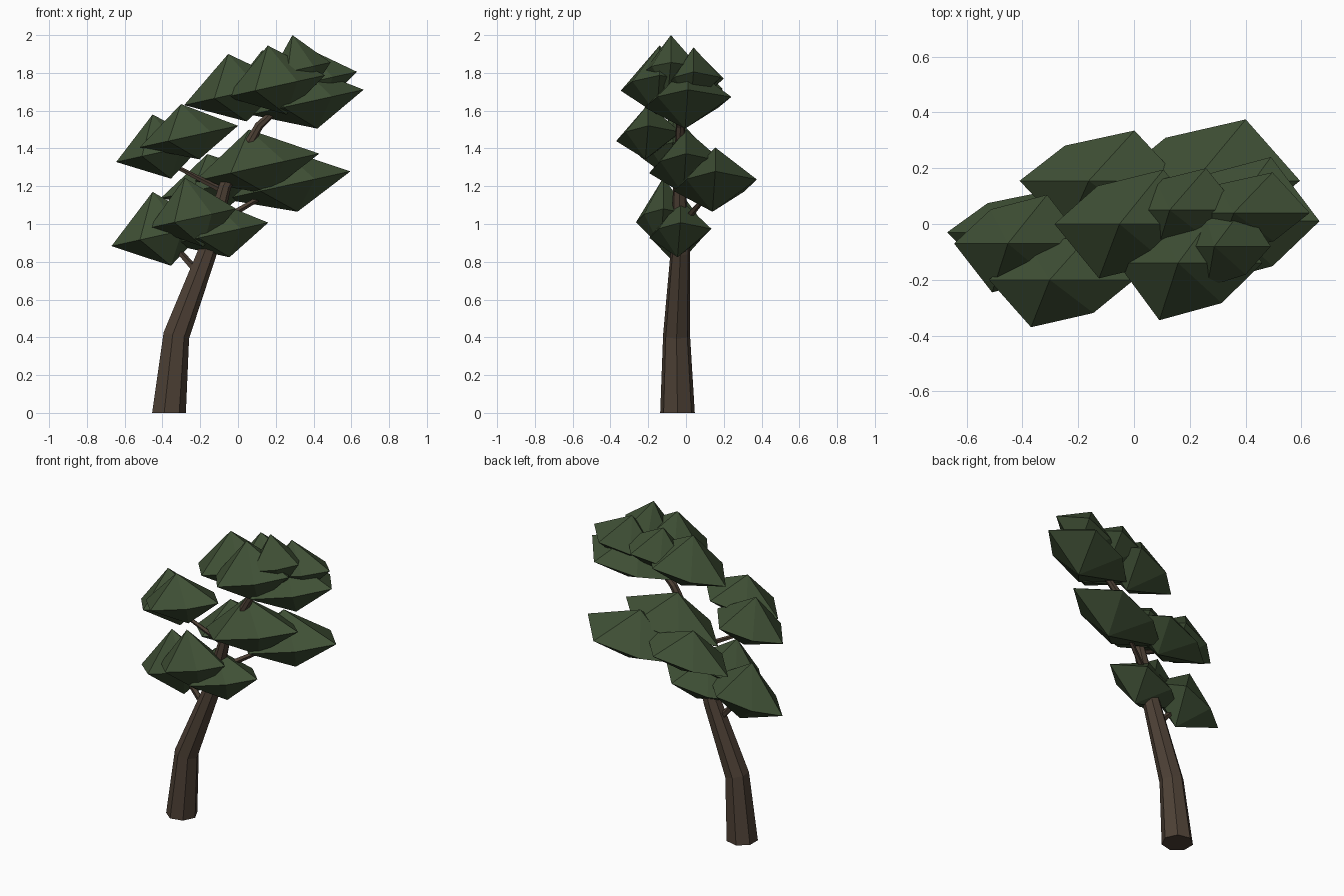
import bpy, bmesh, math
from mathutils import Vector

if "Cube" in bpy.data.objects:
    bpy.data.objects.remove(bpy.data.objects["Cube"])


def material(name, rgb):
    m = bpy.data.materials.new(name)
    m.diffuse_color = (*rgb, 1)
    m.use_nodes = True
    m.node_tree.nodes["Principled BSDF"].inputs["Base Color"].default_value = m.diffuse_color
    return m


LEAF = material("dark green", (0.05, 0.08, 0.036))
BARK = material("bark brown", (0.075, 0.052, 0.036))


def finish(bm, name, mat):
    bmesh.ops.recalc_face_normals(bm, faces=bm.faces)
    me = bpy.data.meshes.new(name)
    bm.to_mesh(me)
    bm.free()
    me.materials.append(mat)
    ob = bpy.data.objects.new(name, me)
    bpy.context.collection.objects.link(ob)


def tube(name, rings, sides):
    """Loft horizontal-ish rings given as (x, y, z, radius)."""
    bm = bmesh.new()
    loops = []
    for i, (x, y, z, r) in enumerate(rings):
        a, b = rings[max(i - 1, 0)], rings[min(i + 1, len(rings) - 1)]
        d = Vector(b[:3]) - Vector(a[:3])
        if i == 0 and z == 0:
            d = Vector((0, 0, 1))   # flat foot on the ground
        q = Vector((0, 0, 1)).rotation_difference(d.normalized())
        loop = []
        for k in range(sides):
            t = 2 * math.pi * k / sides
            p = q @ Vector((r * math.cos(t), r * math.sin(t), 0))
            loop.append(bm.verts.new(p + Vector((x, y, z))))
        loops.append(loop)
    for lo, hi in zip(loops, loops[1:]):
        for k in range(sides):
            n = (k + 1) % sides
            bm.faces.new((lo[k], lo[n], hi[n], hi[k]))
    bm.faces.new(loops[0][::-1])
    bm.faces.new(loops[-1])
    finish(bm, name, BARK)


# wind-bent clump: six-sided ring with an upper and a lower point
RING = [(-1, 0), (-0.42, -1), (0.44, -0.7), (1, 0), (0.42, 1), (-0.44, 0.7)]


def clump(name, x, y, z, a, b, h):
    bm = bmesh.new()
    ring = [bm.verts.new((x + a * u, y + b * v, z + 0.22 * a * u)) for u, v in RING]
    top = bm.verts.new((x - 0.042, y, z + h))
    low = bm.verts.new((x + 0.055, y - 0.015, z - 0.7 * h))
    for k in range(6):
        n = (k + 1) % 6
        bm.faces.new((ring[k], ring[n], top))
        bm.faces.new((ring[n], ring[k], low))
    finish(bm, name, LEAF)


# trunk
tube("trunk", [(-0.37, -0.045, 0, 0.094), (-0.33, -0.05, 0.41, 0.073),
               (-0.165, -0.03, 0.85, 0.053), (-0.07, -0.035, 1.2, 0.034),
               (0.11, -0.03, 1.52, 0.024), (0.28, -0.03, 1.68, 0.014)], 7)

# branches
tube("branch_low", [(-0.21, -0.04, 0.74, 0.022), (-0.39, -0.04, 0.94, 0.012)], 5)
tube("branch_left", [(-0.07, -0.03, 1.17, 0.018), (-0.4, -0.08, 1.34, 0.009)], 5)
tube("branch_back", [(-0.12, -0.02, 1.0, 0.02), (0.22, 0.15, 1.2, 0.01)], 5)

# foliage: centre, half length, half depth, height of upper point
LAYERS = {
    "lower_foliage": [(-0.41, -0.03, 0.94, 0.26, 0.15, 0.23),
                      (-0.24, -0.12, 1.03, 0.23, 0.145, 0.215),
                      (-0.10, -0.03, 0.95, 0.26, 0.165, 0.18)],
    "middle_foliage": [(-0.41, -0.07, 1.38, 0.235, 0.175, 0.20),
                       (-0.26, -0.20, 1.463, 0.26, 0.17, 0.172),
                       (0.10, 0.00, 1.30, 0.33, 0.195, 0.20),
                       (0.26, 0.155, 1.205, 0.335, 0.22, 0.20),
                       (-0.12, 0.155, 1.20, 0.29, 0.18, 0.17)],
    "upper_foliage": [(-0.01, 0.00, 1.69, 0.275, 0.195, 0.21),
                      (0.20, -0.14, 1.73, 0.26, 0.205, 0.215),
                      (0.365, 0.01, 1.645, 0.30, 0.23, 0.20),
                      (0.40, 0.04, 1.755, 0.23, 0.145, 0.18),
                      (0.33, -0.08, 1.82, 0.16, 0.145, 0.18),
                      (0.17, 0.05, 1.75, 0.21, 0.15, 0.17)],
}
for layer, clumps in LAYERS.items():
    for i, c in enumerate(clumps):
        clump(f"{layer}_{i + 1}", *c)
